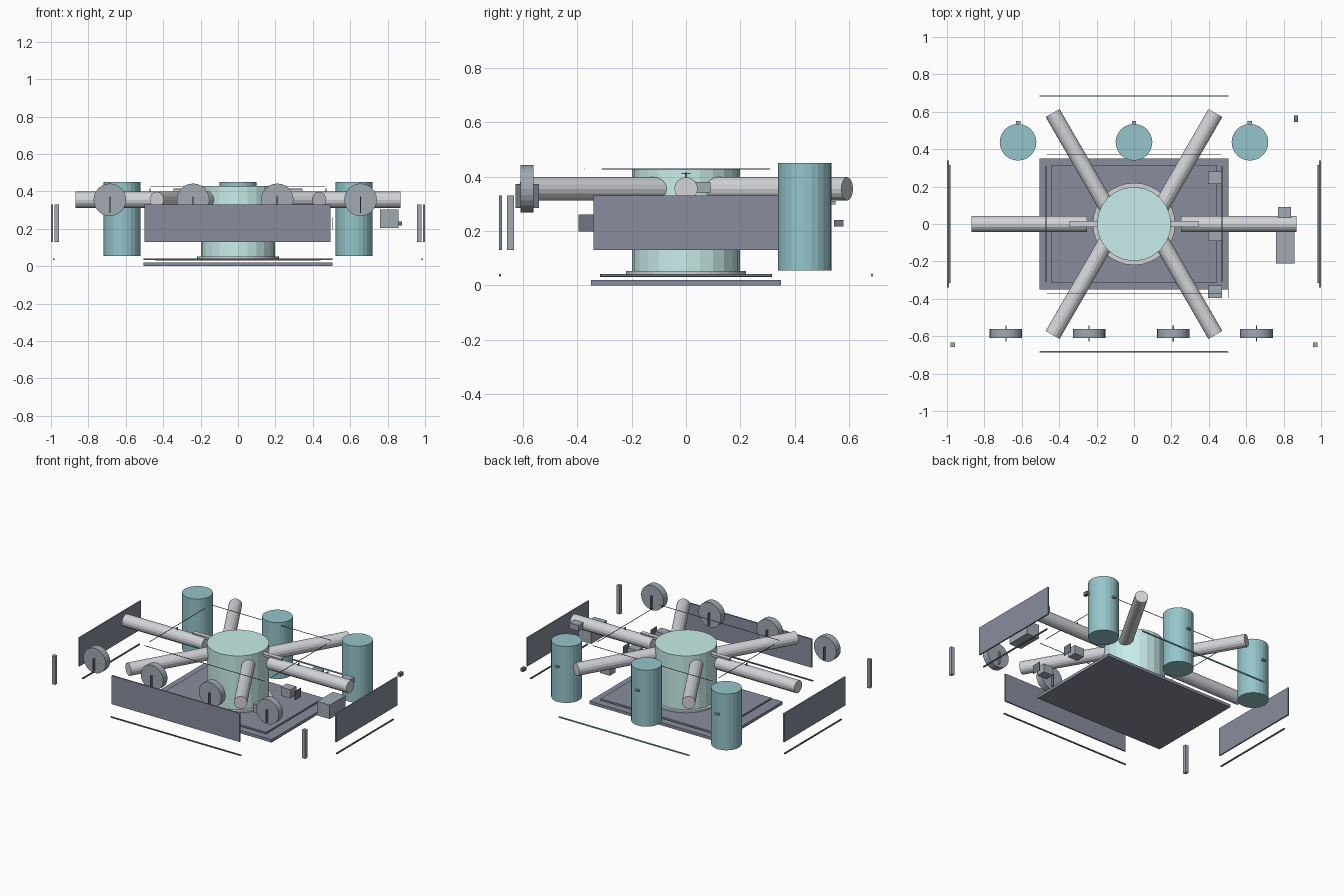
import bpy, math
from mathutils import Vector

if "Cube" in bpy.data.objects:
    bpy.data.objects.remove(bpy.data.objects["Cube"])


def material(name, rgb):
    m = bpy.data.materials.new(name)
    m.diffuse_color = (*rgb, 1)
    m.use_nodes = True
    m.node_tree.nodes["Principled BSDF"].inputs["Base Color"].default_value = m.diffuse_color
    return m


MINT = material("mint", (0.58, 0.85, 0.82))
TEAL = material("teal", (0.30, 0.56, 0.59))
SLATE = material("slate", (0.25, 0.27, 0.34))
STEEL = material("steel", (0.36, 0.40, 0.45))
GREY = material("grey", (0.65, 0.66, 0.69))
DARK = material("dark", (0.16, 0.18, 0.22))


def finish(name, mat):
    o = bpy.context.object
    o.name = name
    o.data.materials.append(mat)
    return o


def box(name, x, y, z, mat):
    """Box from (min, max) ranges on each axis."""
    bpy.ops.mesh.primitive_cube_add(size=1)
    o = finish(name, mat)
    o.location = [(a + b) / 2 for a, b in (x, y, z)]
    o.scale = [b - a for a, b in (x, y, z)]
    return o


def rod(name, p, q, r, mat, sides=24):
    """Cylinder between two points."""
    p, q = Vector(p), Vector(q)
    d = q - p
    bpy.ops.mesh.primitive_cylinder_add(vertices=sides, radius=r, depth=d.length, location=(p + q) / 2)
    o = finish(name, mat)
    o.rotation_euler = d.to_track_quat('Z', 'Y').to_euler()
    return o


# Base plates
box("base_plate", (-0.505, 0.505), (-0.35, 0.35), (0, 0.02), SLATE)
box("inner_plate", (-0.44, 0.44), (-0.316, 0.316), (0.03, 0.042), SLATE)

# Central drum on its flange
rod("drum_flange", (0, 0, 0.035), (0, 0, 0.053), 0.22, GREY, 32)
rod("central_drum", (0, 0, 0.05), (0, 0, 0.43), 0.198, MINT, 24)

# Six radial tubes
for i in range(6):
    a = math.radians(60 * i)
    d = Vector((math.cos(a), math.sin(a), 0))
    c = Vector((0.56 * d.x, 0.375 * d.y, 0.355))
    rod("radial_tube", c - d * 0.31, c + d * 0.31, 0.043, GREY, 16)

# Rear tanks with small nozzles
for x in (-0.62, 0, 0.62):
    rod("rear_tank", (x, 0.437, 0.055), (x, 0.437, 0.45), 0.098, TEAL)
    box("tank_nozzle", (x - 0.012, x + 0.012), (0.52, 0.55), (0.298, 0.31), STEEL)

# Front gauges with needles
for x in (-0.685, -0.24, 0.21, 0.655):
    rod("gauge_dial", (x, -0.61, 0.355), (x, -0.562, 0.355), 0.087, STEEL)
    box("gauge_needle", (x - 0.003, x + 0.003), (-0.628, -0.542), (0.285, 0.372), DARK)

# Front and side panels, corner posts, floor strips
box("front_panel", (-0.5, 0.495), (-0.688, -0.678), (0.13, 0.33), SLATE)
for s in (-1, 1):
    box("side_panel", sorted((s * 0.99, s)), (-0.34, 0.34), (0.13, 0.33), SLATE)
    box("corner_post", sorted((s * 0.958, s * 0.982)), (-0.658, -0.634), (0.13, 0.33), STEEL)
    box("side_floor_strip", sorted((s * 0.98, s * 0.988)), (-0.315, 0.315), (0.033, 0.041), DARK)
    box("floor_strip", (-0.505, 0.505), sorted((s * 0.681, s * 0.688)), (0.033, 0.041), TEAL if s > 0 else DARK)
    # Overhead wires
    box("long_wire", (-0.465, 0.465), sorted((s * 0.371, s * 0.374)), (0.427, 0.43), DARK)
    box("side_wire", sorted((s * 0.469, s * 0.472)), (-0.31, 0.31), (0.427, 0.43), DARK)
    # Rail on top of the side tubes
    box("tube_rail", sorted((s * 0.18, s * 0.345)), (-0.016, 0.016), (0.41, 0.414), GREY)
    box("tube_rail_web", sorted((s * 0.18, s * 0.345)), (-0.003, 0.003), (0.39, 0.41), GREY)
    box("tube_peg", sorted((s * 0.467, s * 0.473)), (-0.004, 0.004), (0.39, 0.415), DARK)

# Small control boxes with thin face plates
for y in (-0.395, -0.09, 0.215):
    box("control_box", (0.395, 0.47), (y, y + 0.065), (0.2, 0.26), STEEL)
    box("control_plate", (0.503, 0.506), (y, y + 0.065), (0.197, 0.26), DARK)

# Right-hand equipment
box("equipment_box", (0.76, 0.858), (-0.21, -0.035), (0.205, 0.303), STEEL)
box("tube_clamp", (0.77, 0.84), (0.035, 0.09), (0.34, 0.38), STEEL)
box("rear_latch", (0.856, 0.878), (0.545, 0.58), (0.217, 0.24), DARK)
